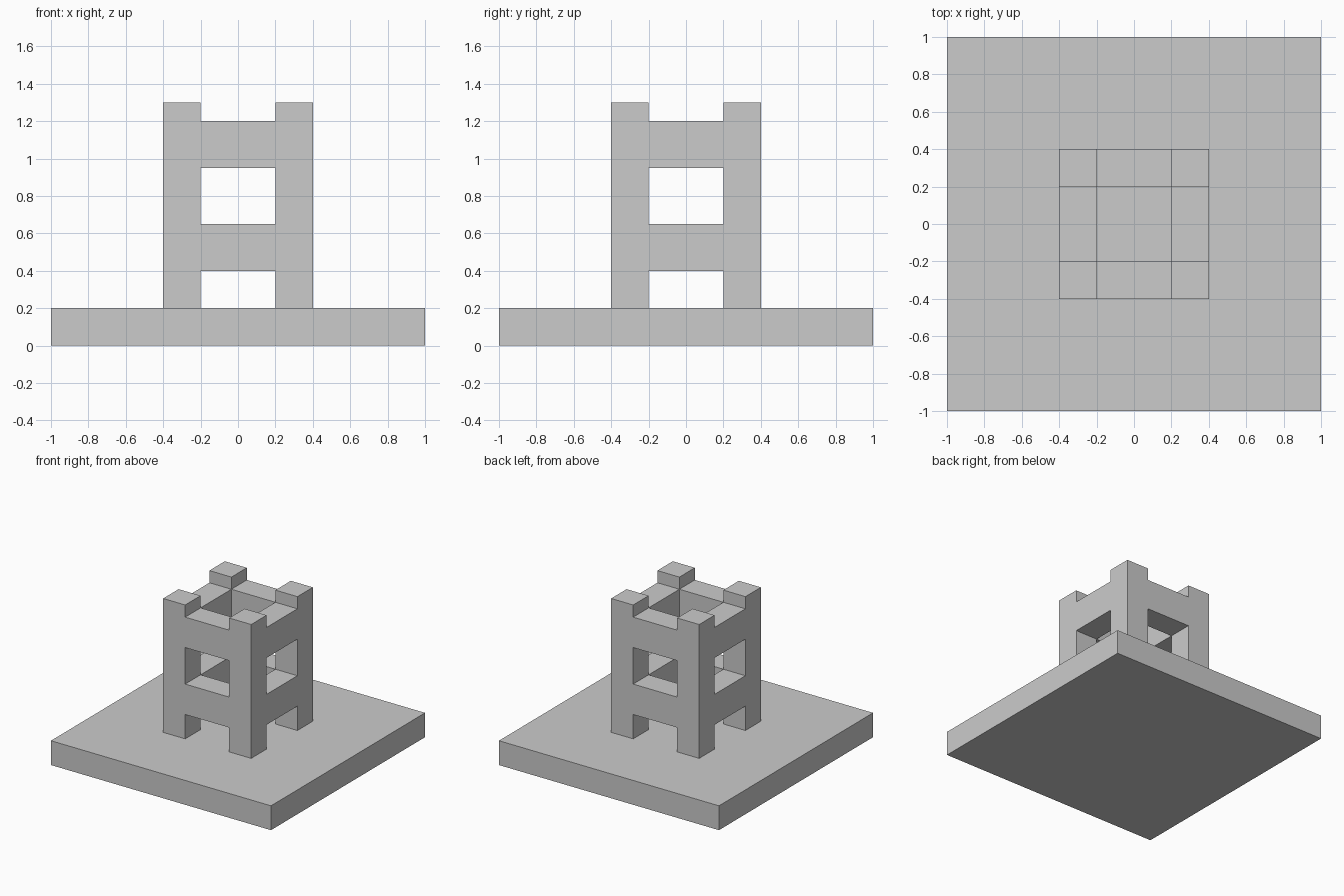
import bpy, bmesh
from itertools import product

if "Cube" in bpy.data.objects:
    bpy.data.objects.remove(bpy.data.objects["Cube"])


def add_object(name, bm):
    mesh = bpy.data.meshes.new(name)
    bm.to_mesh(mesh)
    bm.free()
    obj = bpy.data.objects.new(name, mesh)
    bpy.context.collection.objects.link(obj)
    return obj


# Square base slab
bm = bmesh.new()
bmesh.ops.create_cube(bm, size=1)
bmesh.ops.scale(bm, vec=(2, 2, 0.2), verts=bm.verts)
bmesh.ops.translate(bm, vec=(0, 0, 0.1), verts=bm.verts)
add_object("base_slab", bm)

# Hollow tower on a 3 x 3 plan: corner posts at every level, walls on two levels
PLAN = (-0.4, -0.2, 0.2, 0.4)
LEVELS = (0.2, 0.4, 0.65, 0.95, 1.2, 1.3)
WALL_LEVELS = (1, 3)
GRID = (PLAN, PLAN, LEVELS)


def filled(i, j, k):
    if not (0 <= i < 3 and 0 <= j < 3 and 0 <= k < 5):
        return False
    if i != 1 and j != 1:
        return True
    return (i, j) != (1, 1) and k in WALL_LEVELS


# Only the outer skin of the filled cells is made
bm = bmesh.new()
for cell in product(range(3), range(3), range(5)):
    if not filled(*cell):
        continue
    for axis, side in product(range(3), (0, 1)):
        neighbour = list(cell)
        neighbour[axis] += 2 * side - 1
        if filled(*neighbour):
            continue
        corners = []
        for a, b in ((0, 0), (1, 0), (1, 1), (0, 1)):
            idx = list(cell)
            idx[axis] += side
            idx[(axis + 1) % 3] += a
            idx[(axis + 2) % 3] += b
            corners.append(bm.verts.new([GRID[n][idx[n]] for n in range(3)]))
        bm.faces.new(corners if side else corners[::-1])

# Weld the skin and merge flat areas
bmesh.ops.remove_doubles(bm, verts=bm.verts, dist=0.001)
bmesh.ops.dissolve_limit(bm, angle_limit=0.01, verts=bm.verts, edges=bm.edges)
bmesh.ops.recalc_face_normals(bm, faces=bm.faces)
add_object("castle_tower", bm)
